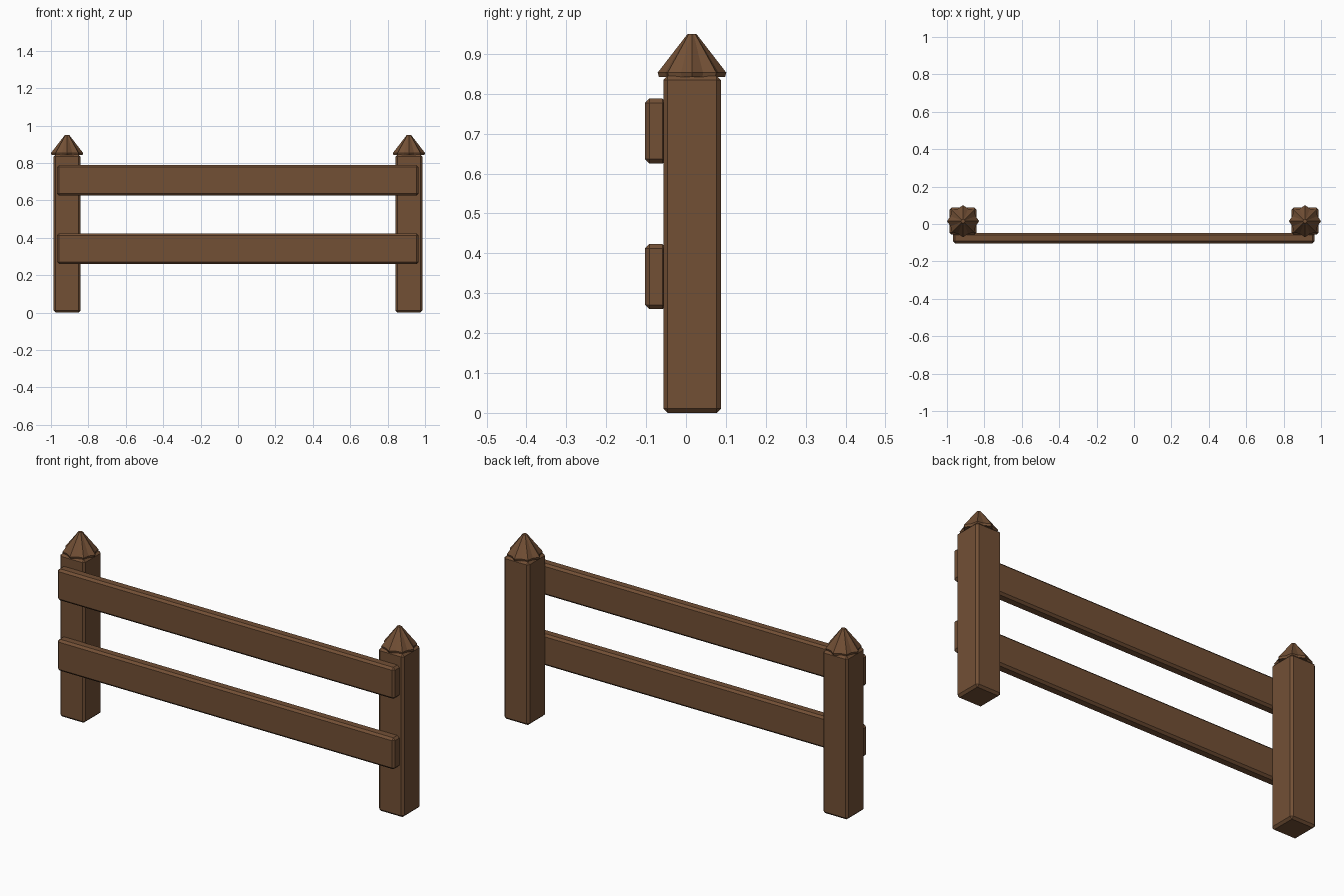
import bpy, bmesh, math

if "Cube" in bpy.data.objects:
    bpy.data.objects.remove(bpy.data.objects["Cube"])

wood = bpy.data.materials.new("brown_wood")
wood.diffuse_color = (0.17, 0.08, 0.036, 1)
wood.use_nodes = True
wood.node_tree.nodes["Principled BSDF"].inputs["Base Color"].default_value = wood.diffuse_color


def finish(bm, name):
    bmesh.ops.recalc_face_normals(bm, faces=bm.faces)
    mesh = bpy.data.meshes.new(name)
    bm.to_mesh(mesh)
    bm.free()
    mesh.materials.append(wood)
    ob = bpy.data.objects.new(name, mesh)
    bpy.context.collection.objects.link(ob)
    return ob


def beam(name, lo, hi, bevel):
    """Box between two corners with chamfered edges."""
    bm = bmesh.new()
    bmesh.ops.create_cube(bm, size=1)
    for v in bm.verts:
        v.co = [(a + b) / 2 + c * (b - a) for a, b, c in zip(lo, hi, v.co)]
    bmesh.ops.bevel(bm, geom=bm.edges[:], offset=bevel, segments=1,
                    affect='EDGES', profile=0.5)
    return finish(bm, name)


def cap(name, x, y):
    """Pointed cap with a shallow eight-pointed rim and a tiny flat tip."""
    bm = bmesh.new()
    rings = []
    # height, ridge radius, valley radius
    for z, r, s in ((0.842, 0.083, 0.069), (0.853, 0.086, 0.072), (0.95, 0.011, 0.010)):
        rings.append([bm.verts.new((x + (s if i % 2 else r) * math.cos(i * math.pi / 8),
                                    y + (s if i % 2 else r) * math.sin(i * math.pi / 8), z))
                      for i in range(16)])
    for a, b in zip(rings, rings[1:]):
        for i in range(16):
            j = (i + 1) % 16
            bm.faces.new((a[i], a[j], b[j], b[i]))
    bm.faces.new(rings[0][::-1])
    bm.faces.new(rings[-1])
    return finish(bm, name)


# Posts and their caps
for side, x in (("left", -0.914), ("right", 0.914)):
    beam(side + "_post", (x - 0.072, -0.057, 0), (x + 0.072, 0.088, 0.845), 0.011)
    cap(side + "_post_cap", x, 0.015)

# Rails on the front of the posts
for name, z in (("lower_rail", 0.26), ("upper_rail", 0.625)):
    beam(name, (-0.968, -0.103, z), (0.966, -0.048, z + 0.163), 0.011)
